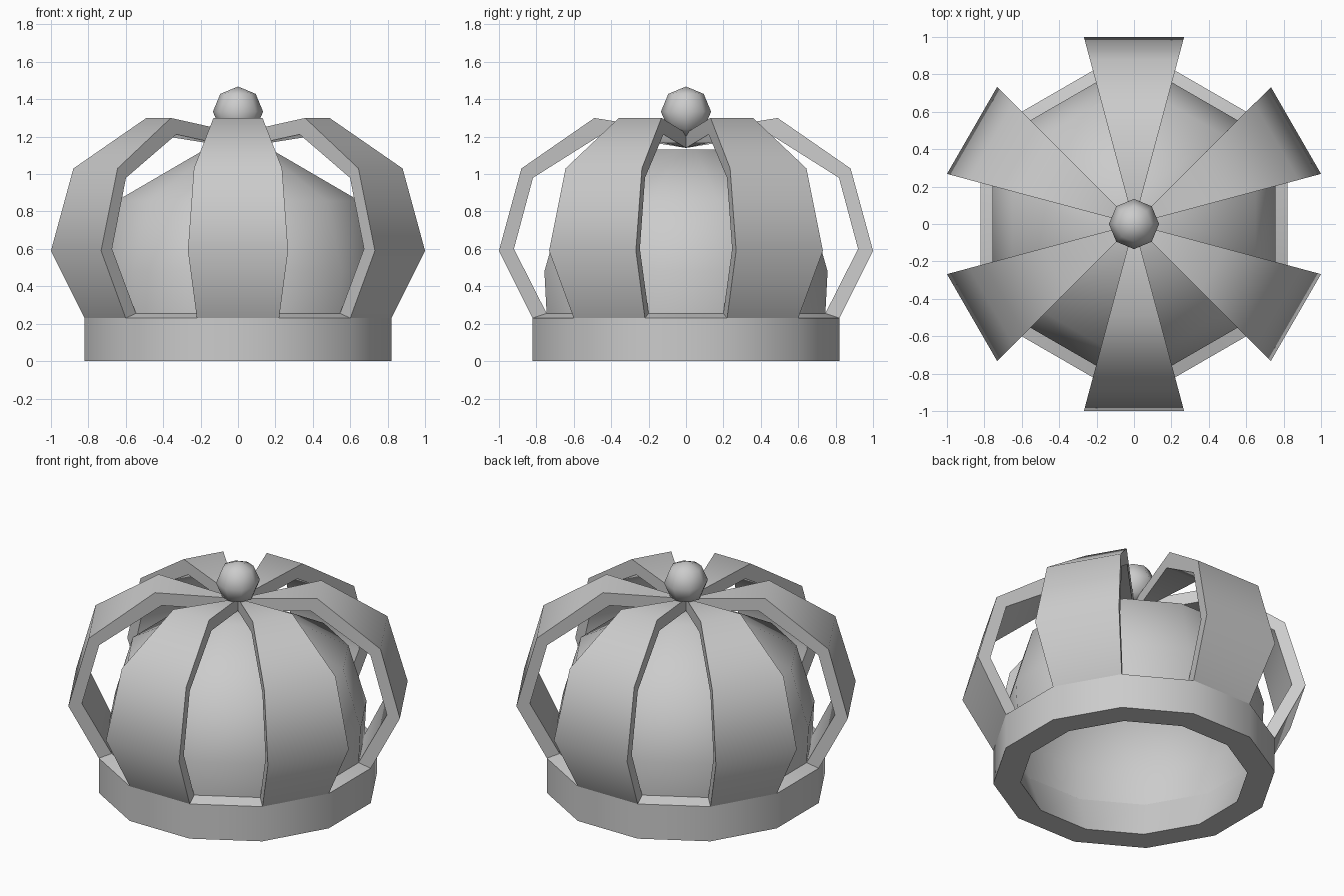
import bpy, bmesh, math
from mathutils import Matrix, Vector

if "Cube" in bpy.data.objects:
    bpy.data.objects.remove(bpy.data.objects["Cube"], do_unlink=True)

SIDES = 12
HALF = math.pi / SIDES

grey = bpy.data.materials.new("plain grey")
grey.use_nodes = True
COLOUR = (0.6, 0.6, 0.6, 1)
grey.diffuse_color = COLOUR
grey.node_tree.nodes["Principled BSDF"].inputs["Base Color"].default_value = COLOUR


def finish(name, bm, angle=60):
    mesh = bpy.data.meshes.new(name)
    bm.to_mesh(mesh)
    bm.free()
    mesh.materials.append(grey)
    obj = bpy.data.objects.new(name, mesh)
    bpy.context.collection.objects.link(obj)
    bpy.ops.object.select_all(action='DESELECT')
    obj.select_set(True)
    bpy.context.view_layer.objects.active = obj
    bpy.ops.object.shade_smooth_by_angle(angle=math.radians(angle))
    return obj


def ring_point(apothem, z, angle):
    r = apothem / math.cos(HALF)
    return Vector((r * math.cos(angle), r * math.sin(angle), z))


def lathe(name, profile, closed):
    """Turn a profile of (flat radius, height) into a twelve-sided shape."""
    bm = bmesh.new()
    rings = [[bm.verts.new(ring_point(r, z, HALF + i * 2 * HALF)) for i in range(SIDES)]
             for r, z in profile]
    pairs = list(zip(rings, rings[1:]))
    if closed:
        pairs.append((rings[-1], rings[0]))
    for low, high in pairs:
        for i in range(SIDES):
            j = (i + 1) % SIDES
            bm.faces.new((low[i], low[j], high[j], high[i]))
    if not closed:
        bm.faces.new(rings[-1])
    return finish(name, bm)


# Head band with a sloping lip and flared inside
lathe("head_band", [(0.82, 0), (0.82, 0.23), (0.745, 0.255), (0.66, 0)], True)

# Fabric cap inside the arches
lathe("cap", [(0.745, 0.25), (0.757, 0.48), (0.65, 0.856), (0.18, 1.13)], False)

# Six arches, each one wedge of the twelve-sided form
outer = [(0.82, 0.23), (1.0, 0.59), (0.88, 1.03), (0.49, 1.3), (0.002, 1.22)]
inner = [(0.745, 0.255), (0.92, 0.6), (0.818, 0.98), (0.45, 1.212), (0.002, 1.14)]
for k in range(6):
    mid = math.pi / 6 + k * math.pi / 3
    bm = bmesh.new()
    rows = []
    for (ro, zo), (ri, zi) in zip(outer, inner):
        rows.append([bm.verts.new(ring_point(r, z, mid + s * HALF))
                     for r, z, s in ((ro, zo, -1), (ro, zo, 1), (ri, zi, 1), (ri, zi, -1))])
    for a, b in zip(rows, rows[1:]):
        for i in range(4):
            j = (i + 1) % 4
            bm.faces.new((a[i], a[j], b[j], b[i]))
    bm.faces.new(rows[0][::-1])
    bm.faces.new(rows[-1])
    bmesh.ops.recalc_face_normals(bm, faces=bm.faces)
    finish("arch_%d" % (k + 1), bm)

# Ball on top
bm = bmesh.new()
bmesh.ops.create_uvsphere(bm, u_segments=8, v_segments=4, radius=0.134,
                          matrix=Matrix.Translation((0, 0, 1.334)))
finish("top_ball", bm)
